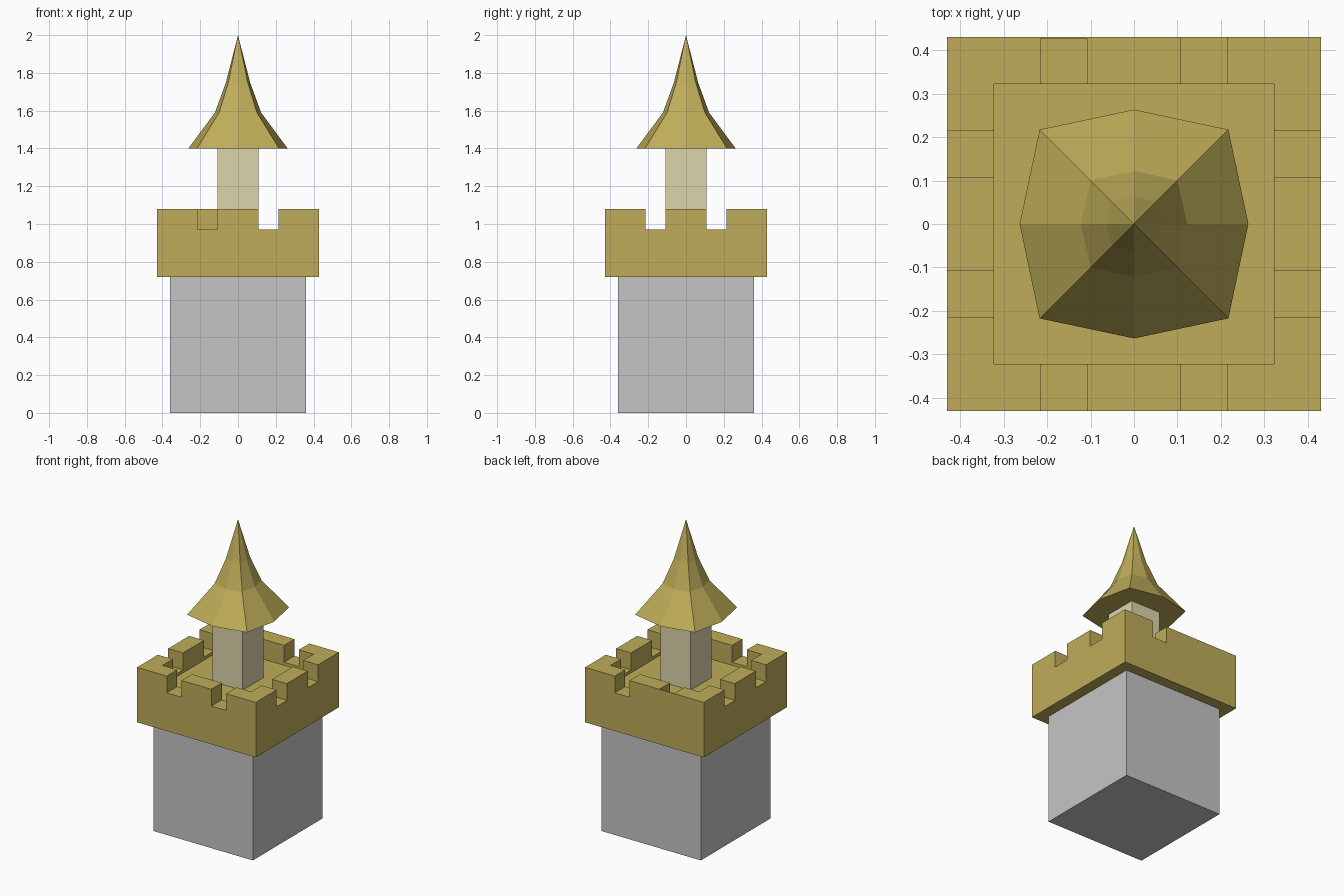
import bpy, bmesh, math

if "Cube" in bpy.data.objects:
    bpy.data.objects.remove(bpy.data.objects["Cube"])


def material(name, rgb):
    m = bpy.data.materials.new(name)
    m.diffuse_color = (*rgb, 1)
    m.use_nodes = True
    m.node_tree.nodes["Principled BSDF"].inputs["Base Color"].default_value = m.diffuse_color
    return m


STONE = material("grey stone", (0.56, 0.56, 0.56))
GOLD = material("gold", (0.52, 0.42, 0.10))
CREAM = material("cream", (0.72, 0.66, 0.41))


def finish(name, bm, mat):
    bmesh.ops.remove_doubles(bm, verts=bm.verts, dist=1e-5)
    bmesh.ops.recalc_face_normals(bm, faces=bm.faces)
    me = bpy.data.meshes.new(name)
    bm.to_mesh(me)
    bm.free()
    me.materials.append(mat)
    ob = bpy.data.objects.new(name, me)
    bpy.context.collection.objects.link(ob)
    return ob


def box(name, lo, hi, mat):
    bm = bmesh.new()
    bmesh.ops.create_cube(bm, size=1)
    for v in bm.verts:
        v.co = [hi[i] if v.co[i] > 0 else lo[i] for i in range(3)]
    return finish(name, bm, mat)


# Square base and slim turret
box("tower_base", (-0.36, -0.36, 0), (0.36, 0.36, 0.72), STONE)
box("turret", (-0.108, -0.108, 0.95), (0.108, 0.108, 1.4), CREAM)

# Battlement: square grid of cells, each with its own top height
G = [-0.43, -0.322, -0.215, -0.108, 0.108, 0.215, 0.322, 0.43]
N = len(G) - 1
BOTTOM, FLOOR, NOTCH, TOP = 0.72, 0.95, 0.97, 1.08


def height(i, j):
    if not (0 <= i < N and 0 <= j < N):
        return BOTTOM
    if 0 < i < N - 1 and 0 < j < N - 1:
        return FLOOR
    return NOTCH if i in (2, 4) or j in (2, 4) else TOP


bm = bmesh.new()


def face(*pts):
    bm.faces.new([bm.verts.new(p) for p in pts])


for i in range(N):
    for j in range(N):
        x0, x1, y0, y1 = G[i], G[i + 1], G[j], G[j + 1]
        h = height(i, j)
        face((x0, y0, h), (x1, y0, h), (x1, y1, h), (x0, y1, h))
        # Walls down to any lower neighbour
        for di, dj, a, b in ((-1, 0, (x0, y1), (x0, y0)), (1, 0, (x1, y0), (x1, y1)),
                             (0, -1, (x0, y0), (x1, y0)), (0, 1, (x1, y1), (x0, y1))):
            k = height(i + di, j + dj)
            if k < h:
                face((*a, k), (*b, k), (*b, h), (*a, h))
e = G[-1]
face((-e, -e, BOTTOM), (-e, e, BOTTOM), (e, e, BOTTOM), (e, -e, BOTTOM))
# Each quad is already wound outward, so skip recalculation across uneven seams
me = bpy.data.meshes.new("battlement")
bm.to_mesh(me)
bm.free()
me.materials.append(GOLD)
bpy.context.collection.objects.link(bpy.data.objects.new("battlement", me))

# Thin panel closing one notch at the back
box("back_notch_panel", (-0.215, 0.426, NOTCH), (-0.108, 0.43, TOP), GOLD)

# Flared eight-sided roof: (height, radius on axes, corner offset on diagonals)
rings = [(1.4, 0.263, 0.217), (1.59, 0.122, 0.10), (1.75, 0.064, 0.051)]
bm = bmesh.new()
loops = []
for z, r, c in rings:
    loop = []
    for k in range(8):
        a = k * math.pi / 4
        rad = c * math.sqrt(2) if k % 2 else r
        loop.append(bm.verts.new((rad * math.cos(a), rad * math.sin(a), z)))
    loops.append(loop)
for lo, hi in zip(loops, loops[1:]):
    for k in range(8):
        n = (k + 1) % 8
        bm.faces.new((lo[k], lo[n], hi[n], hi[k]))
tip = bm.verts.new((0, 0, 2))
for k in range(8):
    bm.faces.new((loops[-1][k], loops[-1][(k + 1) % 8], tip))
bm.faces.new(loops[0][::-1])
finish("roof", bm, GOLD)
